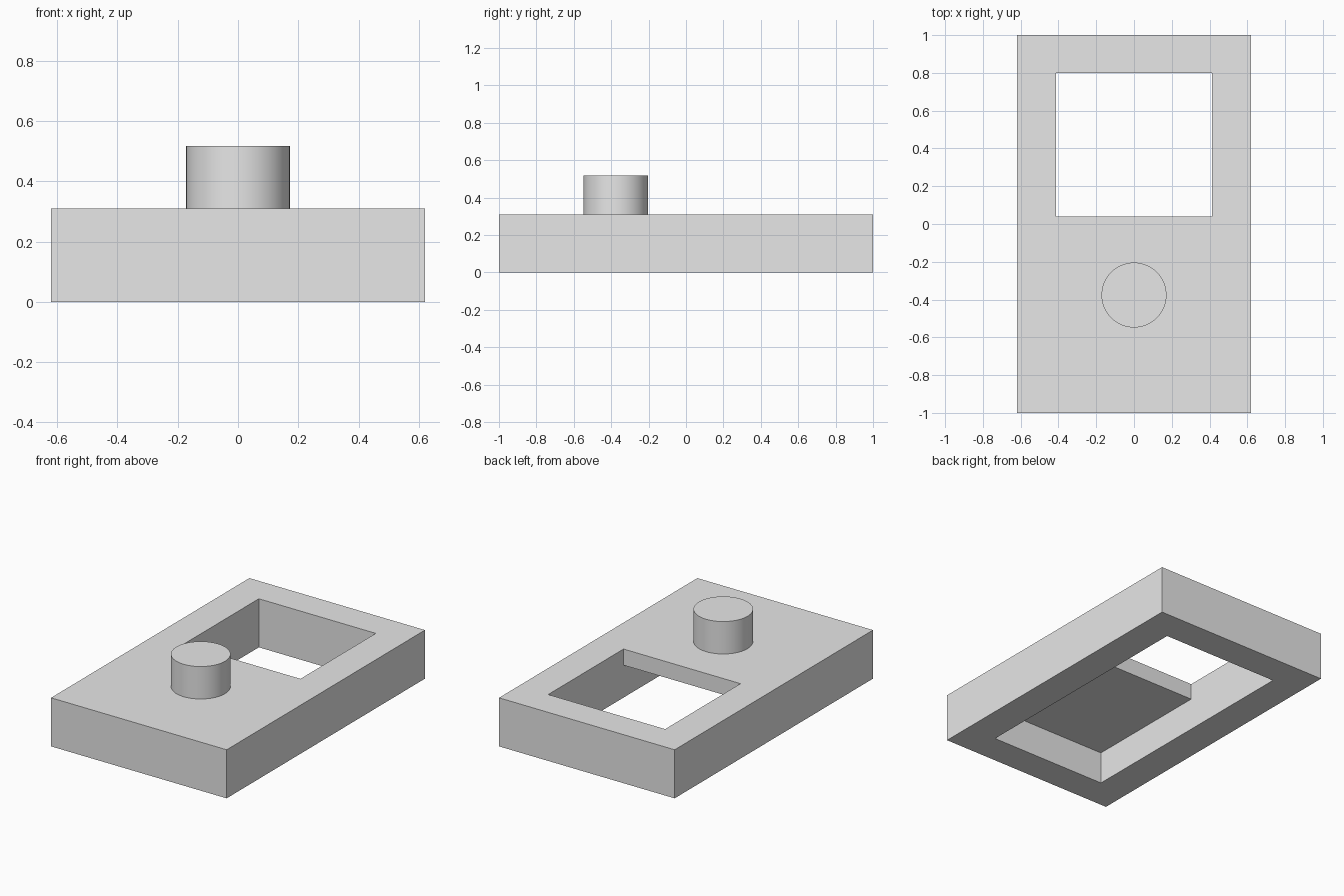
import bpy
import bmesh

if "Cube" in bpy.data.objects:
    bpy.data.objects.remove(bpy.data.objects["Cube"])

grey = bpy.data.materials.new("plain_grey")
grey.diffuse_color = (0.8, 0.8, 0.8, 1)
grey.use_nodes = True
grey.node_tree.nodes["Principled BSDF"].inputs["Base Color"].default_value = grey.diffuse_color


def prism(name, profile, half_width):
    """Extrude a (y, z) outline along x, centred on x = 0."""
    bm = bmesh.new()
    face = bm.faces.new([bm.verts.new((-half_width, y, z)) for y, z in profile])
    side = bmesh.ops.extrude_face_region(bm, geom=[face])["geom"]
    moved = [v for v in side if isinstance(v, bmesh.types.BMVert)]
    bmesh.ops.translate(bm, verts=moved, vec=(2 * half_width, 0, 0))
    bmesh.ops.recalc_face_normals(bm, faces=bm.faces)
    mesh = bpy.data.meshes.new(name)
    bm.to_mesh(mesh)
    bm.free()
    mesh.materials.append(grey)
    obj = bpy.data.objects.new(name, mesh)
    bpy.context.collection.objects.link(obj)
    return obj


# Rectangular case
case = prism("case", [(-1, 0), (1, 0), (1, 0.31), (-1, 0.31)], 0.62)

# Stepped cutter: hollow underside plus the window through the top
cutter = prism("hollow_cutter", [(-0.8, -0.1), (0.8, -0.1), (0.8, 0.5),
                                 (0.04, 0.5), (0.04, 0.207), (-0.8, 0.207)], 0.413)
cutter.hide_render = True
cut = case.modifiers.new("hollow", 'BOOLEAN')
cut.operation = 'DIFFERENCE'
cut.solver = 'EXACT'
cut.object = cutter
bpy.context.view_layer.objects.active = case
bpy.ops.object.modifier_apply(modifier=cut.name)
bpy.data.objects.remove(cutter)

# Round button standing on the top
bpy.ops.mesh.primitive_cylinder_add(vertices=64, radius=0.172, depth=0.207,
                                    location=(0, -0.376, 0.4135))
button = bpy.context.object
button.name = "button"
button.data.materials.append(grey)
bpy.ops.object.shade_smooth_by_angle()
